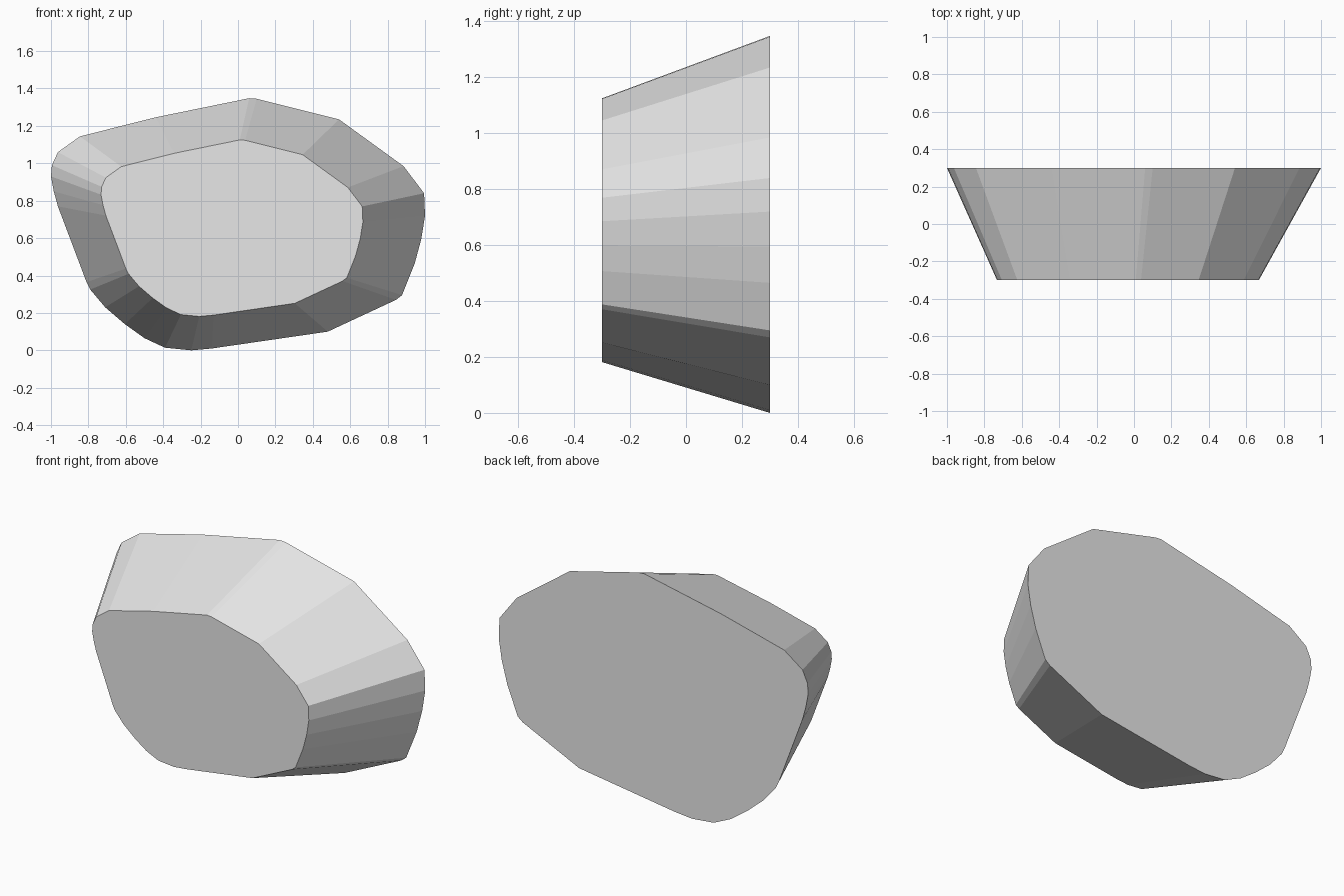
import bpy, bmesh
from mathutils import Vector

if "Cube" in bpy.data.objects:
    bpy.data.objects.remove(bpy.data.objects["Cube"])

# Outline of the large back face (x, z), clockwise from the top as seen from the front
outline = [
    (0.06, 1.348), (0.10, 1.345), (0.54, 1.235), (0.885, 0.985), (0.995, 0.84),
    (1.0, 0.72), (0.98, 0.595), (0.945, 0.465), (0.877, 0.295), (0.845, 0.27),
    (0.48, 0.10), (-0.14, 0.01), (-0.25, 0.0), (-0.39, 0.014), (-0.50, 0.065),
    (-0.605, 0.14), (-0.71, 0.23), (-0.79, 0.325), (-0.81, 0.365), (-0.963, 0.77),
    (-0.985, 0.85), (-1.0, 0.93), (-0.995, 0.99), (-0.963, 1.06), (-0.845, 1.144),
    (-0.44, 1.246),
]
HALF_DEPTH = 0.3
TAPER = 0.7                               # front face size relative to back
CENTRE = Vector((-0.108, 0, 0.605))       # point the taper shrinks toward

bm = bmesh.new()


def ring(scale, y):
    verts = []
    for x, z in outline:
        p = CENTRE + (Vector((x, 0, z)) - CENTRE) * scale
        verts.append(bm.verts.new((p.x, y, p.z)))
    return verts


# Back and front caps joined by tapered flat sides
back = ring(1.0, HALF_DEPTH)
front = ring(TAPER, -HALF_DEPTH)
bm.faces.new(back)
bm.faces.new(front)
n = len(outline)
for i in range(n):
    j = (i + 1) % n
    bm.faces.new((back[i], back[j], front[j], front[i]))
bmesh.ops.recalc_face_normals(bm, faces=bm.faces)

mesh = bpy.data.meshes.new("rock_slab")
bm.to_mesh(mesh)
bm.free()
slab = bpy.data.objects.new("rock_slab", mesh)
bpy.context.collection.objects.link(slab)

# Plain grey stone
stone = bpy.data.materials.new("stone grey")
stone.diffuse_color = (0.8, 0.8, 0.8, 1)
stone.use_nodes = True
stone.node_tree.nodes["Principled BSDF"].inputs["Base Color"].default_value = stone.diffuse_color
mesh.materials.append(stone)
